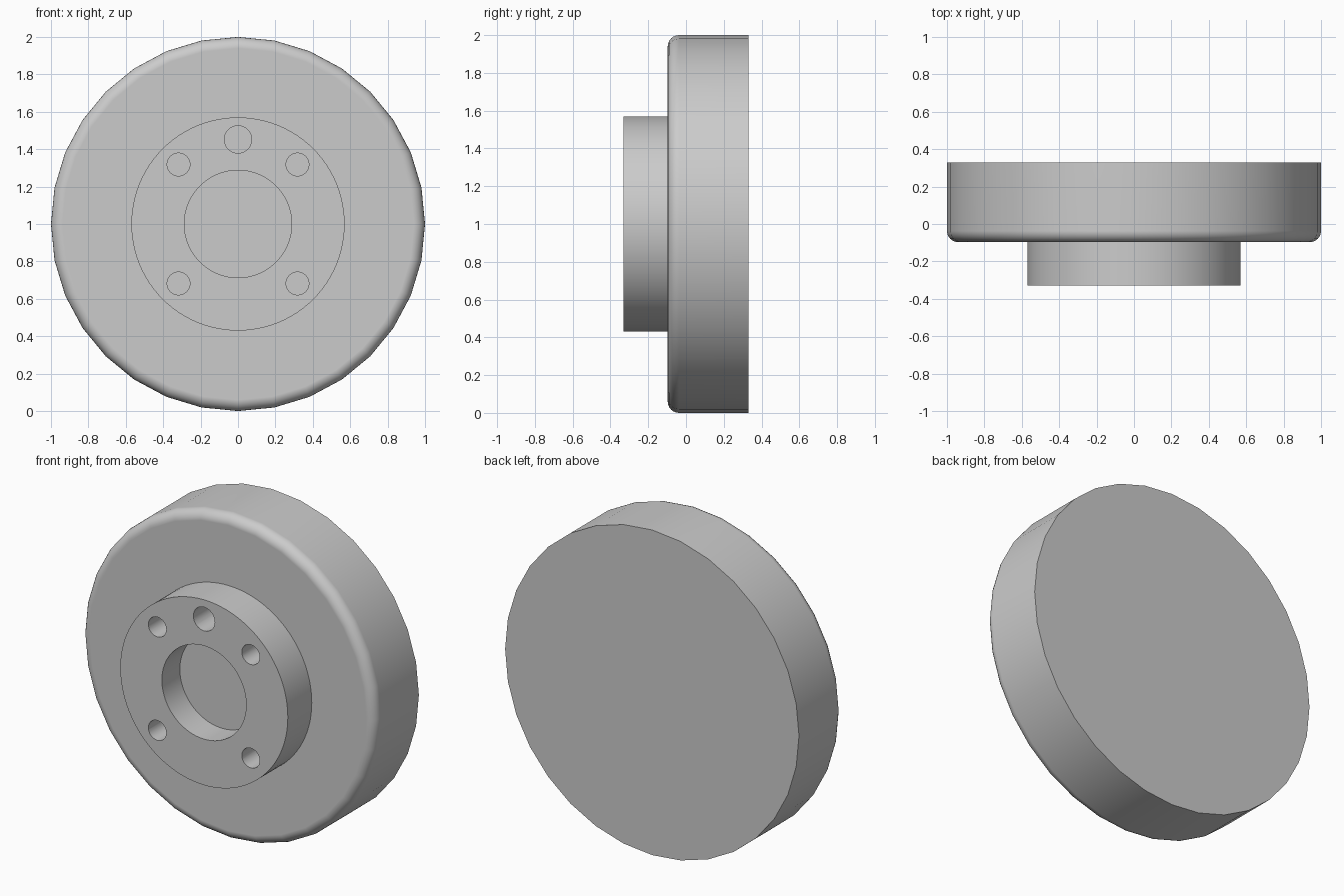
import bpy, bmesh
from math import sin, cos, pi, radians

default = bpy.data.objects.get("Cube")
if default:
    bpy.data.objects.remove(default)

CENTRE_Z = 1.0

grey = bpy.data.materials.new("light grey")
grey.use_nodes = True
COLOUR = (0.6, 0.6, 0.6, 1)
grey.diffuse_color = COLOUR
grey.node_tree.nodes["Principled BSDF"].inputs["Base Color"].default_value = COLOUR


def lathe(name, profile, sides, x=0.0, z=0.0):
    """Closed solid turned about the y axis from (radius, y) points, capped at both ends."""
    bm = bmesh.new()
    rings = []
    for r, y in profile:
        rings.append([bm.verts.new((x + r * sin(2 * pi * i / sides), y,
                                    CENTRE_Z + z + r * cos(2 * pi * i / sides)))
                      for i in range(sides)])
    for a, b in zip(rings, rings[1:]):
        for i in range(sides):
            j = (i + 1) % sides
            bm.faces.new((a[i], a[j], b[j], b[i]))
    bm.faces.new(rings[0])
    bm.faces.new(rings[-1])
    bmesh.ops.recalc_face_normals(bm, faces=bm.faces)
    mesh = bpy.data.meshes.new(name)
    bm.to_mesh(mesh)
    bm.free()
    mesh.materials.append(grey)
    obj = bpy.data.objects.new(name, mesh)
    bpy.context.collection.objects.link(obj)
    return obj


def finish(obj):
    """Smooth the curved faces and keep the flat faces flat."""
    bpy.ops.object.select_all(action="DESELECT")
    obj.select_set(True)
    bpy.context.view_layer.objects.active = obj
    bpy.ops.object.shade_smooth_by_angle(angle=radians(30))
    weighted = obj.modifiers.new("flat_caps", "WEIGHTED_NORMAL")
    weighted.keep_sharp = True


# Main disc with a rounded front rim
FRONT, BACK, FILLET = -0.097, 0.33, 0.06
STEPS = 6
rim = [(1 - FILLET + FILLET * sin(k * pi / 2 / STEPS),
        FRONT + FILLET - FILLET * cos(k * pi / 2 / STEPS)) for k in range(STEPS + 1)]
disc = lathe("disc", rim + [(1, BACK)], 32)
finish(disc)

# Hub with a shallow central bore
HUB_FRONT, BORE_FLOOR = -0.33, -0.155
hub = lathe("hub", [(0.287, BORE_FLOOR), (0.287, HUB_FRONT),
                    (0.57, HUB_FRONT), (0.57, FRONT + 0.01)], 96)

# Four bolt holes and one larger locating hole, down to the disc face
holes = [(sx * 0.318, sz * 0.318, 0.061) for sx in (-1, 1) for sz in (-1, 1)]
holes.append((0, 0.452, 0.073))
for x, z, radius in holes:
    cutter = lathe("hole_cutter", [(radius, HUB_FRONT - 0.1), (radius, FRONT + 0.05)], 32, x, z)
    cutter.hide_render = True
    cut = hub.modifiers.new("hole", "BOOLEAN")
    cut.operation = "DIFFERENCE"
    cut.solver = "EXACT"
    cut.object = cutter
    bpy.ops.object.select_all(action="DESELECT")
    hub.select_set(True)
    bpy.context.view_layer.objects.active = hub
    bpy.ops.object.modifier_apply(modifier=cut.name)
    bpy.data.objects.remove(cutter)
finish(hub)
